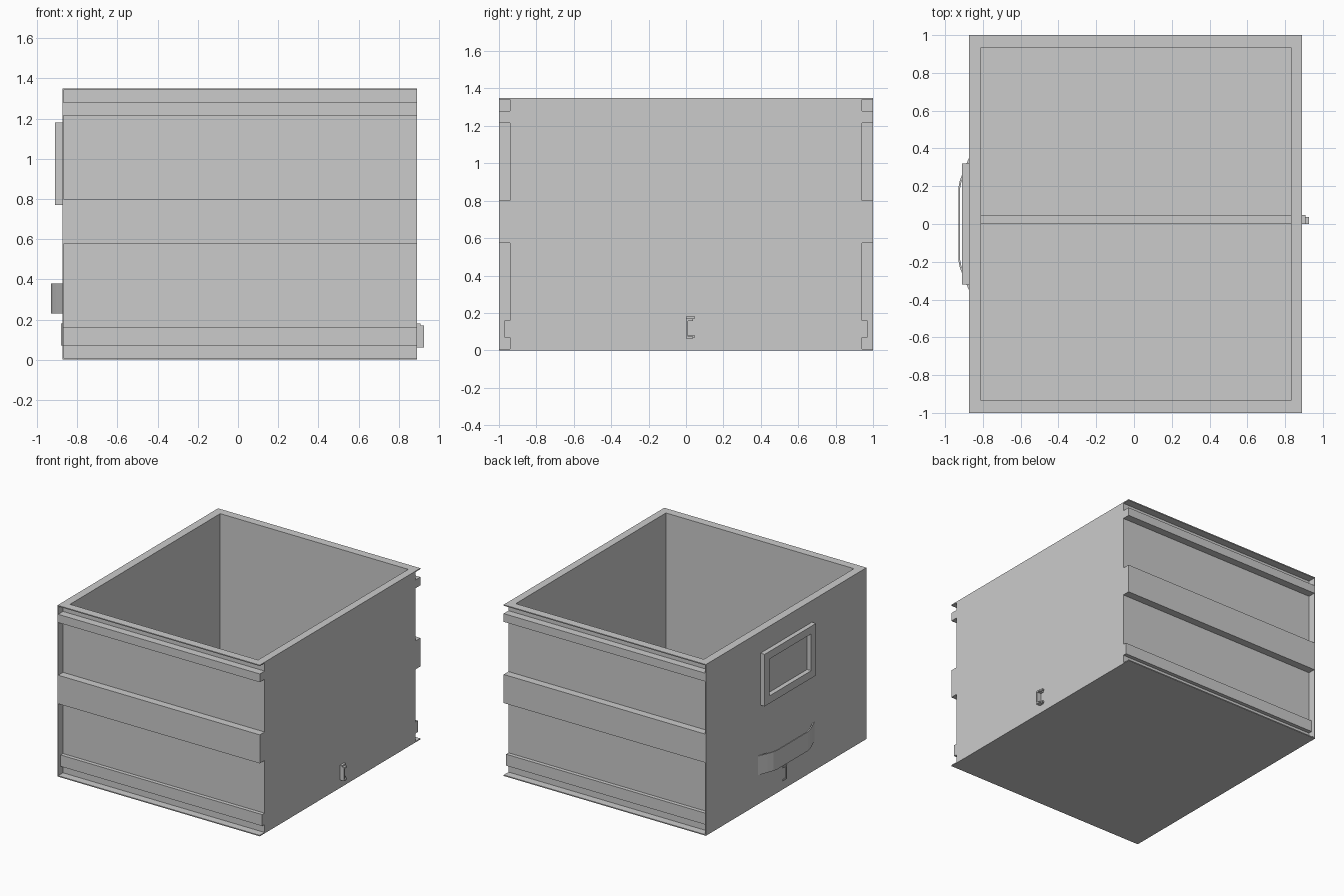
import bpy, bmesh

if "Cube" in bpy.data.objects:
    bpy.data.objects.remove(bpy.data.objects["Cube"])

steel = bpy.data.materials.new("grey_steel")
steel.diffuse_color = (0.6, 0.6, 0.6, 1)
steel.use_nodes = True
steel.node_tree.nodes["Principled BSDF"].inputs["Base Color"].default_value = steel.diffuse_color


def prism(name, pts, axis, lo, hi):
    """Extrude a 2D outline: axis 'x' takes (y, z) points, axis 'z' takes (x, y)."""
    bm = bmesh.new()
    to3d = (lambda p, t: (t, p[0], p[1])) if axis == 'x' else (lambda p, t: (p[0], p[1], t))
    face = bm.faces.new([bm.verts.new(to3d(p, lo)) for p in pts])
    new = bmesh.ops.extrude_face_region(bm, geom=[face])["geom"]
    shift = (hi - lo, 0, 0) if axis == 'x' else (0, 0, hi - lo)
    bmesh.ops.translate(bm, verts=[g for g in new if isinstance(g, bmesh.types.BMVert)], vec=shift)
    bmesh.ops.recalc_face_normals(bm, faces=bm.faces)
    me = bpy.data.meshes.new(name)
    bm.to_mesh(me)
    bm.free()
    me.materials.append(steel)
    ob = bpy.data.objects.new(name, me)
    bpy.context.collection.objects.link(ob)
    return ob


def rect(a0, a1, b0, b1):
    return [(a0, b0), (a1, b0), (a1, b1), (a0, b1)]


def cut(ob, cutter):
    mod = ob.modifiers.new("cut", 'BOOLEAN')
    mod.operation = 'DIFFERENCE'
    mod.solver = 'EXACT'
    mod.object = cutter
    bpy.context.view_layer.objects.active = ob
    bpy.ops.object.modifier_apply(modifier=mod.name)
    bpy.data.objects.remove(cutter)


# Box body: ribbed front and back, hollowed out from above
rib = [(1, 0), (1, 0.008), (0.94, 0.008), (0.94, 0.07), (0.97, 0.07), (0.97, 0.16),
       (0.94, 0.16), (0.94, 0.575), (1, 0.575), (1, 0.80), (0.94, 0.80), (0.94, 1.215),
       (1, 1.215), (1, 1.28), (0.94, 1.28), (0.94, 1.342), (1, 1.342), (1, 1.35)]
body = prism("box_body", rib + [(-y, z) for y, z in reversed(rib)], 'x', -0.87, 0.89)
cut(body, prism("cavity_cutter", rect(-0.81, 0.83, -0.935, 0.935), 'z', 0.01, 1.6))

# Full-size sheet closing the left end
prism("left_end_plate", rect(-1, 1, 0, 1.35), 'x', -0.874, -0.868)

# Label frame
frame = prism("label_frame", rect(-0.32, 0.32, 0.77, 1.18), 'x', -0.91, -0.872)
cut(frame, prism("label_cutter", rect(-0.26, 0.26, 0.83, 1.12), 'x', -1.0, -0.8))

# Pull handle: a bent strap
half = [(-0.872, 0.355), (-0.905, 0.275), (-0.922, 0.23), (-0.93, 0.19)]
outer = half + [(x, -y) for x, y in reversed(half)]
inner = [(x + 0.009, y * 0.985) for x, y in outer]
prism("pull_handle", outer + inner[::-1], 'z', 0.23, 0.38)


# Channel rail crossing the box, with a narrower tongue at its right end
def channel(y0, y1, z0, z1, t):
    return [(y0, z0), (y1, z0), (y1, z0 + t), (y0 + t, z0 + t),
            (y0 + t, z1 - t), (y1, z1 - t), (y1, z1), (y0, z1)]


prism("divider_rail", channel(0.0, 0.048, 0.07, 0.18, 0.01), 'x', -0.88, 0.908)
prism("rail_tongue", channel(0.0, 0.038, 0.062, 0.17, 0.012), 'x', 0.80, 0.926)
